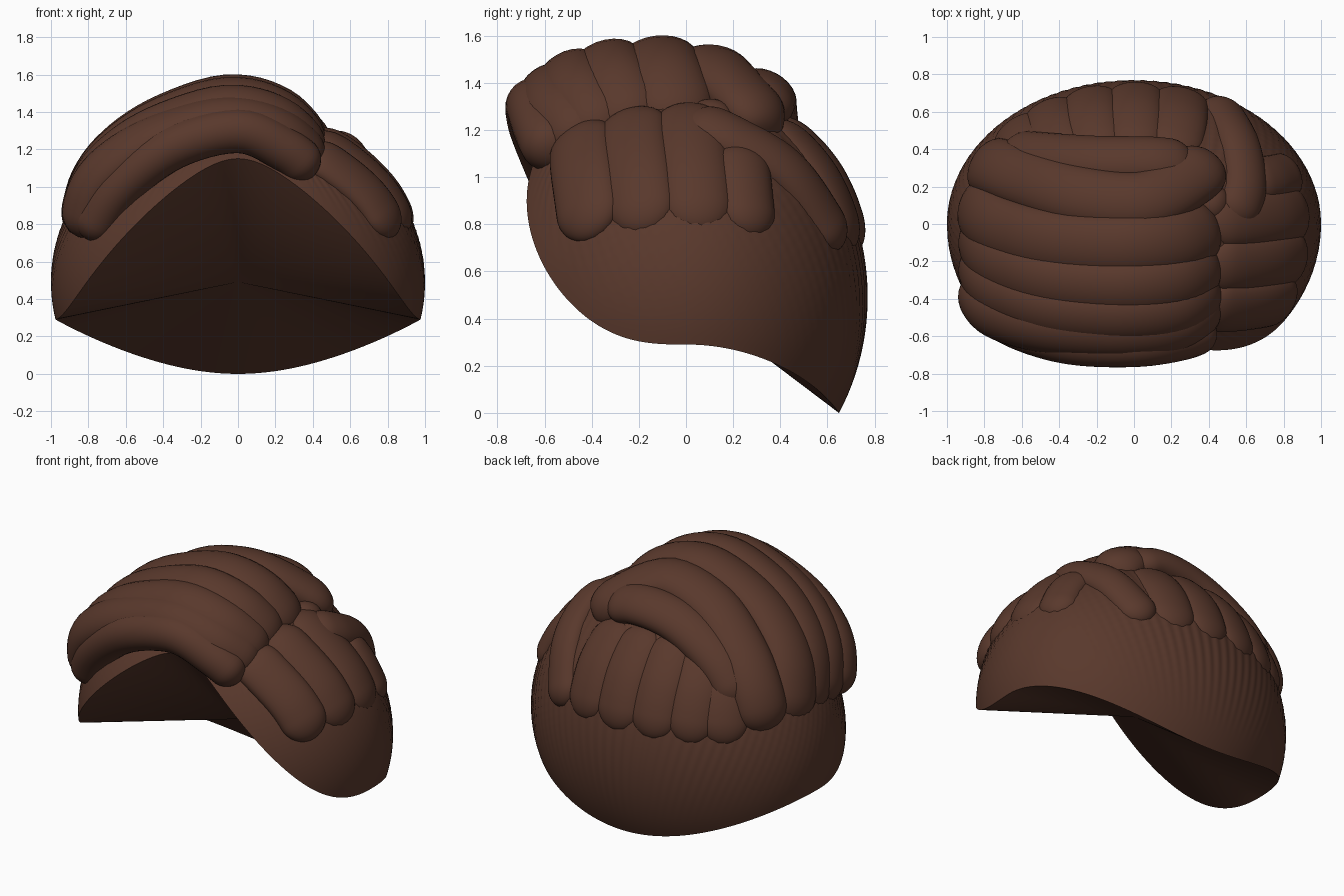
import bpy, bmesh
from math import sin, cos, pi, radians, sqrt
from mathutils import Vector

if "Cube" in bpy.data.objects:
    bpy.data.objects.remove(bpy.data.objects["Cube"])

brown = bpy.data.materials.new("brown_hair")
brown.diffuse_color = (0.1, 0.04, 0.025, 1)
brown.use_nodes = True
brown.node_tree.nodes["Principled BSDF"].inputs["Base Color"].default_value = brown.diffuse_color

CZ, RZ = 0.49, 0.91            # scalp ellipsoid centre height and z radius


def ry(y):
    return 0.77 if y > 0 else 0.87


def finish(bm, name, angle):
    bmesh.ops.recalc_face_normals(bm, faces=bm.faces)
    me = bpy.data.meshes.new(name)
    bm.to_mesh(me)
    bm.free()
    ob = bpy.data.objects.new(name, me)
    bpy.context.collection.objects.link(ob)
    me.materials.append(brown)
    bpy.ops.object.select_all(action='DESELECT')
    ob.select_set(True)
    bpy.context.view_layer.objects.active = ob
    bpy.ops.object.shade_smooth_by_angle(angle=radians(angle))
    return ob


# Scalp: ellipsoid sector with a swept rim, closed by a fan to its centre
def scalp():
    bm = bmesh.new()
    n, m = 600, 44
    rows = []
    for j in range(m):
        row = []
        for i in range(n):
            th = 2 * pi * i / n
            s = sin(th)
            rim = -12.7 - 19.9 * s * s if s > 0 else -12.7 + 59.2 * abs(s) ** 2.9
            ph = radians(rim + (90 - rim) * j / m)
            # fine combed strands, fading at the rim
            fade = min(1, max(0, (j - 3) / 10))
            k = 1 + 0.003 * fade * (sin(100 * (th + 0.6 * ph * cos(th))) - 0.6)
            row.append(bm.verts.new((k * cos(ph) * cos(th), k * ry(s) * cos(ph) * s,
                                     CZ + k * RZ * sin(ph))))
        rows.append(row)
    top = bm.verts.new((0, 0, CZ + RZ))
    mid = bm.verts.new((0, 0, CZ))
    for i in range(n):
        a = (i + 1) % n
        for j in range(m - 1):
            bm.faces.new((rows[j][i], rows[j][a], rows[j + 1][a], rows[j + 1][i]))
        bm.faces.new((rows[-1][i], rows[-1][a], top))
        bm.faces.new((rows[0][a], rows[0][i], mid))
    finish(bm, "scalp", 40)


def spline(pts, t):
    p = [2 * pts[0] - pts[1]] + pts + [2 * pts[-1] - pts[-2]]
    u = t * (len(pts) - 1)
    i = min(int(u), len(pts) - 2)
    u -= i
    a, b, c, d = p[i:i + 4]
    return 0.5 * (2 * b + (c - a) * u + (2 * a - 5 * b + 4 * c - d) * u * u
                  + (3 * b - a - 3 * c + d) * u ** 3)


# Lock: flattened sausage following the head, with round ends
def lock(name, pts, w, h, lift=None):
    pts = [Vector(p) for p in pts]
    if lift:
        for p in pts:
            q = sqrt(p.x ** 2 + (p.y / ry(p.y)) ** 2 + ((p.z - CZ) / RZ) ** 2)
            p.x, p.y, p.z = p.x * lift / q, p.y * lift / q, CZ + (p.z - CZ) * lift / q
    n, m = 48, 28
    ts = [(1 - cos(pi * i / n)) / 2 for i in range(n + 1)]
    path = [spline(pts, t) for t in ts]
    dist = [0]
    for a, b in zip(path, path[1:]):
        dist.append(dist[-1] + (b - a).length)
    bm = bmesh.new()
    rings = []
    for i in range(1, n):
        c = path[i]
        tan = (path[i + 1] - path[i - 1]).normalized()
        nor = Vector((c.x, c.y / ry(c.y) ** 2, (c.z - CZ) / RZ ** 2))
        nor = (nor - nor.dot(tan) * tan).normalized()
        side = tan.cross(nor)
        d = min(dist[i], dist[-1] - dist[i]) / w
        r = sqrt(1 - (1 - min(d, 1)) ** 2)
        rings.append([bm.verts.new(c + r * (w * cos(2 * pi * k / m) * side
                                            + h * sin(2 * pi * k / m) * nor))
                      for k in range(m)])
    for a, b in zip(rings, rings[1:]):
        for k in range(m):
            l = (k + 1) % m
            bm.faces.new((a[k], a[l], b[l], b[k]))
    for ring, end in ((rings[0], path[0]), (rings[-1], path[-1])):
        v = bm.verts.new(end)
        for k in range(m):
            bm.faces.new((ring[k], ring[(k + 1) % m], v))
    finish(bm, name, 60)


scalp()

# Front fringe roll
lock("fringe_lock", [(.41, -.55, 1.07), (.25, -.61, 1.2), (0, -.645, 1.3), (-.35, -.63, 1.21),
                     (-.64, -.54, .99), (-.81, -.42, .73)], .12, .12)

# Comb-over locks: y and z at the middle, y at the left tip, half width
comb = [(-.58, 1.36, -.36, .145), (-.49, 1.42, -.2, .155), (-.34, 1.465, -.03, .165),
        (-.12, 1.485, .14, .175)]
for i, (y, z, yt, w) in enumerate(comb):
    d = (z - .8) / .69
    lock(f"comb_lock_{i}", [(.43, y * .87 + .1, z - .29 * d), (.23, y + .03, z - .07),
                            (-.05, y, z), (-.38, y * .94 + yt * .06, z - .1 * d),
                            (-.62, y * .75 + yt * .25, z - .25 * d),
                            (-.78, y * .45 + yt * .55, z - .45 * d), (-.85, yt, .74)], w, .115)
lock("comb_lock_curl", [(.4, .36, 1.17), (.31, .26, 1.31), (.05, .12, 1.45), (-.3, .15, 1.38),
                        (-.58, .24, 1.18), (-.73, .3, .98), (-.8, .31, .74)], .165, .11)
lock("comb_lock_tuft", [(.32, .31, 1.28), (.1, .335, 1.35), (-.2, .34, 1.31), (-.5, .36, 1.14),
                        (-.68, .38, .92)], .14, .1)
lock("parting_knot", [(.36, .04, 1.25), (.42, .11, 1.25), (.42, .2, 1.21)], .09, .08)

# Right side locks
for i, (y, k) in enumerate(((-.46, .99), (-.2, .965), (.04, .955))):
    lock(f"right_lock_{i}", [(.38, y - .02, 1.27), (.56, y - .02, 1.15), (.76, y, .98),
                             (.88, y * .95 + .02, .75)], .15, .082, k)
lock("right_lock_short", [(.62, .24, 1.14), (.78, .26, 1.0), (.88, .28, .75)], .125, .08, .965)
lock("right_lock_long", [(.53, -.0, 1.25), (.6, .2, 1.17), (.57, .45, 1.02), (.44, .65, .7)],
     .125, .085, .98)

# Back locks
for i, x in enumerate((.27, .01, -.25, -.49, -.68)):
    y = .77 * sqrt(1 - x * x)
    lock(f"back_lock_{i}", [(x * .8, y * .5, 1.27), (x * .95, y * .75, 1.11), (x, y * .9, .95),
                            (x, y, .7)], .15, .075, .96)
